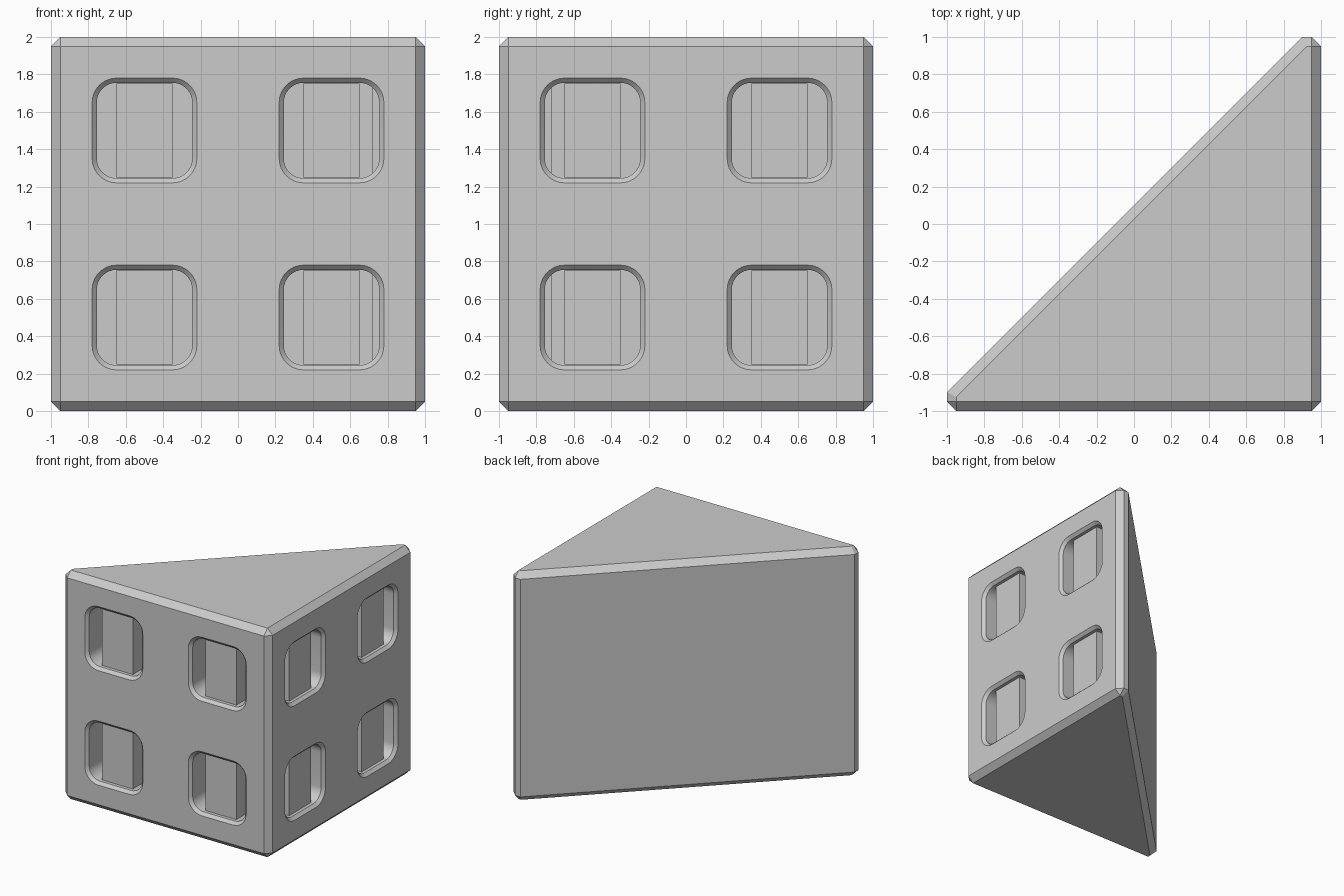
import bpy, bmesh, math
from mathutils import Matrix, Vector

if "Cube" in bpy.data.objects:
    bpy.data.objects.remove(bpy.data.objects["Cube"])

grey = bpy.data.materials.new("light grey")
grey.diffuse_color = (0.6, 0.6, 0.6, 1)
grey.use_nodes = True
grey.node_tree.nodes["Principled BSDF"].inputs["Base Color"].default_value = grey.diffuse_color


def make(name, bm):
    bmesh.ops.recalc_face_normals(bm, faces=bm.faces)
    me = bpy.data.meshes.new(name)
    bm.to_mesh(me)
    bm.free()
    me.materials.append(grey)
    ob = bpy.data.objects.new(name, me)
    bpy.context.collection.objects.link(ob)
    return ob


# Wedge body: chamfered half cube
outer = [(-1, -.95), (-.95, -1), (.95, -1), (1, -.95), (1, .95), (.95, 1), (.9, 1), (-1, -.9)]
inner = [(-.95, -.95), (.95, -.95), (.95, .95), (.925, .95), (-.95, -.925)]
bm = bmesh.new()
for ring, inset in ((outer, .05), (inner, 0)):
    for x, y in ring:
        bm.verts.new((x, y, inset))
        bm.verts.new((x, y, 2 - inset))
bmesh.ops.convex_hull(bm, input=bm.verts)
bmesh.ops.dissolve_limit(bm, angle_limit=.01, verts=bm.verts, edges=bm.edges)
body = make("wedge_body", bm)


def rounded_square(half, radius, steps=8):
    pts = []
    for q in range(4):
        for i in range(steps + 1):
            a = math.pi / 2 * (q + i / steps)
            cx = (half - radius) * (1 if q in (0, 3) else -1)
            cz = (half - radius) * (1 if q in (0, 1) else -1)
            pts.append((cx + radius * math.cos(a), cz + radius * math.sin(a)))
    return pts


def socket_cutter(mat):
    # Rounded square pocket with a flared rim
    bm = bmesh.new()
    rings = []
    for depth, half, radius in ((-.01, .29, .14), (.025, .255, .105), (.28, .255, .105)):
        rings.append([bm.verts.new(mat @ Vector((x, depth, z)))
                      for x, z in rounded_square(half, radius)])
    n = len(rings[0])
    for a, b in zip(rings, rings[1:]):
        for i in range(n):
            j = (i + 1) % n
            bm.faces.new((a[i], a[j], b[j], b[i]))
    bm.faces.new(rings[0])
    bm.faces.new(rings[-1])
    ob = make("socket_cutter", bm)
    ob.hide_render = True
    ob.hide_set(True)
    return ob


# Sockets on the front and right sides, each with an upright bar
for turn in (0, math.pi / 2):
    for u in (-.5, .5):
        for z in (.5, 1.5):
            mat = Matrix.Rotation(turn, 4, 'Z') @ Matrix.Translation((u, -1, z))
            mod = body.modifiers.new("socket", 'BOOLEAN')
            mod.operation = 'DIFFERENCE'
            mod.solver = 'EXACT'
            mod.object = socket_cutter(mat)
            bm = bmesh.new()
            bmesh.ops.create_cube(bm, size=1, matrix=mat @ Matrix.Translation((0, .17, 0))
                                  @ Matrix.Diagonal((.3, .24, .505, 1)))
            make("socket_bar", bm)

# Bake the cuts and smooth only the rounded pocket corners
bpy.context.view_layer.objects.active = body
body.select_set(True)
for mod in list(body.modifiers):
    bpy.ops.object.modifier_apply(modifier=mod.name)
for ob in [o for o in bpy.data.objects if o.name.startswith("socket_cutter")]:
    bpy.data.objects.remove(ob)
bpy.ops.object.shade_smooth_by_angle(angle=math.radians(30))
